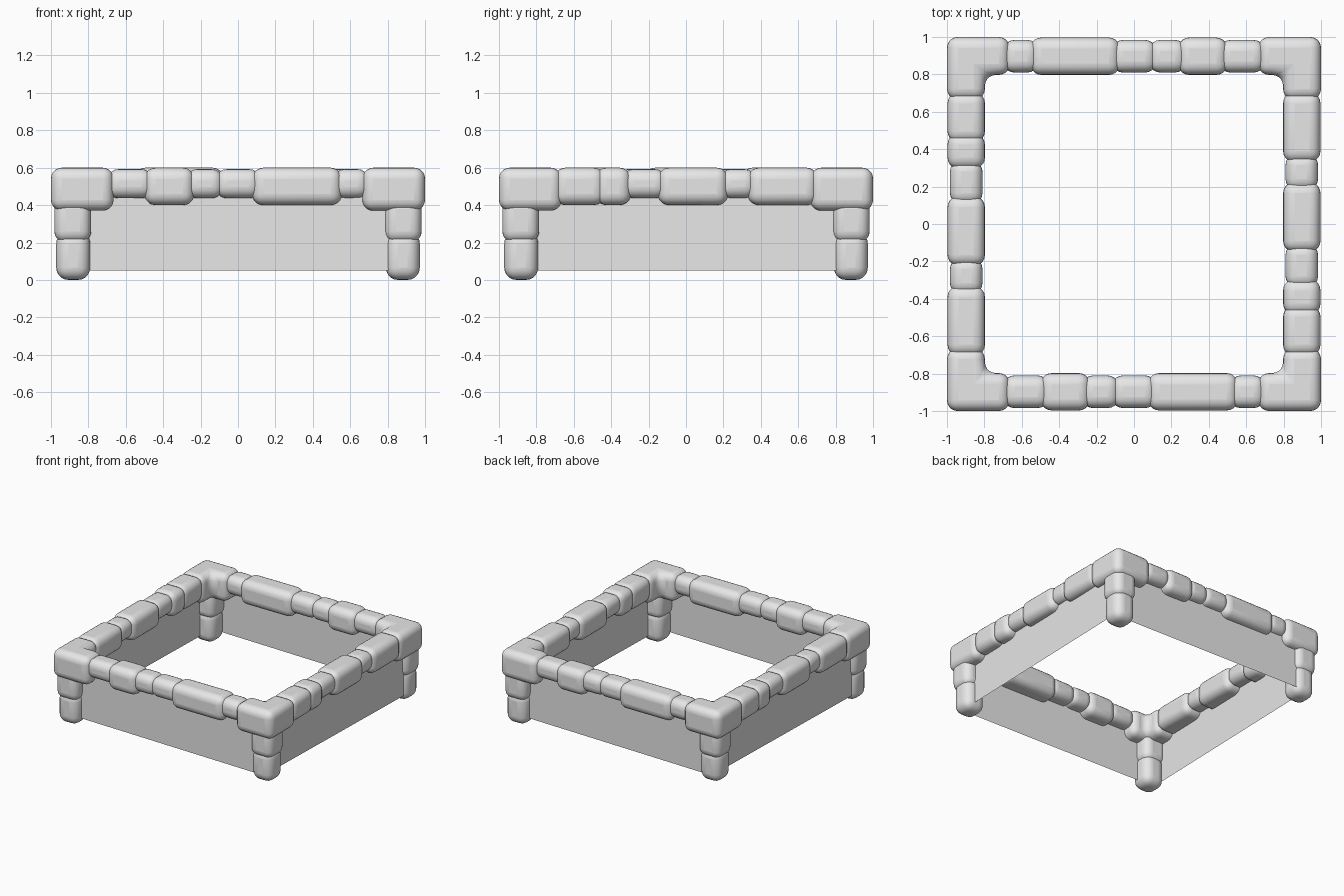
import bpy
import bmesh
import math
from mathutils import Matrix, Vector

if "Cube" in bpy.data.objects:
    bpy.data.objects.remove(bpy.data.objects["Cube"], do_unlink=True)

# One plain stone colour
stone = bpy.data.materials.new("grey_stone")
stone.use_nodes = True
stone.diffuse_color = (0.8, 0.8, 0.8, 1)
stone.node_tree.nodes["Principled BSDF"].inputs["Base Color"].default_value = (0.8, 0.8, 0.8, 1)


def finish(name, bm, turn, bevel=0.0):
    """Turn a mesh about z by quarter turns, then round and smooth it."""
    bm.transform(Matrix.Rotation(turn * math.pi / 2, 4, "Z"))
    bmesh.ops.recalc_face_normals(bm, faces=bm.faces)
    mesh = bpy.data.meshes.new(name)
    bm.to_mesh(mesh)
    bm.free()
    mesh.materials.append(stone)
    obj = bpy.data.objects.new(name, mesh)
    bpy.context.collection.objects.link(obj)
    if bevel:
        mod = obj.modifiers.new("rounding", "BEVEL")
        mod.width = bevel
        mod.segments = 5
        bpy.ops.object.select_all(action="DESELECT")
        obj.select_set(True)
        bpy.context.view_layer.objects.active = obj
        bpy.ops.object.shade_smooth_by_angle(angle=math.radians(40))
    return obj


def block(name, low, high, turn, bevel):
    low, high = Vector(low), Vector(high)
    bm = bmesh.new()
    bmesh.ops.create_cube(bm, size=1)
    bmesh.ops.scale(bm, vec=high - low, verts=bm.verts)
    bmesh.ops.translate(bm, vec=(low + high) / 2, verts=bm.verts)
    return finish(name, bm, turn, bevel)


# Rail stones: start along the rail, and whether the stone is thick
END = 0.68
LAP = 0.025
front_stones = [(-END, 0), (-0.475, 1), (-0.26, 0), (-0.1, 0), (0.1, 1), (0.53, 0)]
side_stones = [(-END, 1), (-0.46, 1), (-0.32, 0), (-0.125, 1), (0.2, 0), (0.355, 1)]

for turn, side in enumerate(("front", "left", "back", "right")):
    stones = side_stones if turn % 2 else front_stones
    ends = [s[0] for s in stones[1:]] + [END]
    for i, ((start, thick), end) in enumerate(zip(stones, ends)):
        lap = LAP if thick else 0.02
        inset = 0 if thick else 0.013
        block(f"{side}_rail_stone_{i + 1}",
              (start - lap, -0.997 + inset, 0.4 if thick else 0.437),
              (end + lap, -0.797 - inset, 0.6 - inset * 0.6), turn, 0.06)

    # Corner stone: an L-shaped block with rounded edges
    bm = bmesh.new()
    arm = 0.665
    outline = [(1, -1), (1, -arm), (0.797, -arm), (0.797, -0.797), (arm, -0.797), (arm, -1)]
    face = bm.faces.new([bm.verts.new((x, y, 0.37)) for x, y in outline])
    top = bmesh.ops.extrude_face_region(bm, geom=[face])["geom"]
    bmesh.ops.translate(bm, vec=(0, 0, 0.23),
                        verts=[v for v in top if isinstance(v, bmesh.types.BMVert)])
    finish(f"{side}_corner_stone", bm, turn, 0.058)

    # Leg of two stones
    block(f"{side}_upper_leg", (0.785, -0.982, 0.2), (0.982, -0.785, 0.44), turn, 0.06)
    block(f"{side}_lower_leg", (0.79, -0.972, 0), (0.972, -0.79, 0.26), turn, 0.066)

    # Thin wall panel, slightly askew between the legs
    bm = bmesh.new()
    corners = [(-0.88, -0.898, 0.05), (0.88, -0.946, 0.05),
               (0.88, -0.946, 0.5), (-0.88, -0.898, 0.5)]
    bm.faces.new([bm.verts.new(c) for c in corners])
    finish(f"{side}_panel", bm, turn)
